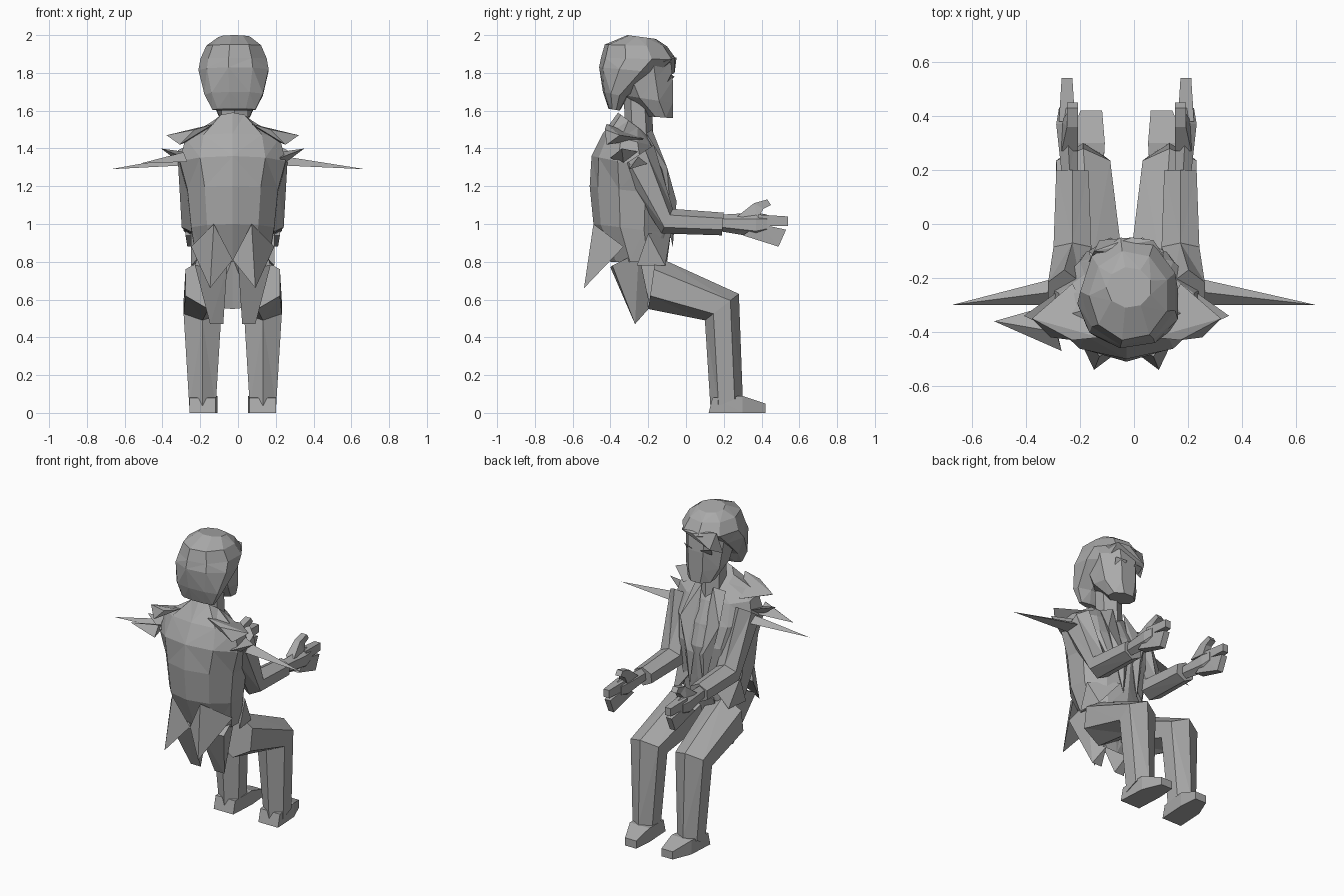
import bpy
import bmesh
import math
from mathutils import Vector

default_cube = bpy.data.objects.get("Cube")
if default_cube:
    bpy.data.objects.remove(default_cube, do_unlink=True)

MIDDLE = -.028  # symmetry plane of the body

grey = bpy.data.materials.new("plain grey")
grey.use_nodes = True
grey.diffuse_color = (.4, .4, .4, 1)
grey.node_tree.nodes["Principled BSDF"].inputs["Base Color"].default_value = grey.diffuse_color


def finish(name, mesh_data):
    """Turn a bmesh into a flat shaded object."""
    bmesh.ops.recalc_face_normals(mesh_data, faces=mesh_data.faces)
    mesh = bpy.data.meshes.new(name)
    mesh_data.to_mesh(mesh)
    mesh_data.free()
    mesh.materials.append(grey)
    body_part = bpy.data.objects.new(name, mesh)
    bpy.context.collection.objects.link(body_part)
    return body_part


def loft(name, rings, sides=6, side=1):
    """Skin rings given as centre x, half width, rear (y, z), front (y, z)."""
    angles = [math.tau * (step + .5) / sides for step in range(sides)]
    widest = max(math.cos(angle) for angle in angles)
    deepest = max(math.sin(angle) for angle in angles)
    mesh_data = bmesh.new()
    loops = []
    for x, half_width, rear, front in rings:
        rear, front = Vector((0, *rear)), Vector((0, *front))
        centre, reach = (rear + front) / 2, (front - rear) / 2
        loop = []
        for angle in angles:
            point = centre + reach * math.sin(angle) / deepest
            point.x = MIDDLE + side * (x + half_width * math.cos(angle) / widest)
            loop.append(mesh_data.verts.new(point))
        loops.append(loop)
    for lower, upper in zip(loops, loops[1:]):
        for i in range(sides):
            j = (i + 1) % sides
            mesh_data.faces.new((lower[i], lower[j], upper[j], upper[i]))
    mesh_data.faces.new(loops[0])
    mesh_data.faces.new(loops[-1])
    bmesh.ops.triangulate(mesh_data, faces=mesh_data.faces)
    return finish(name, mesh_data)


def shard(name, points, side=1):
    """Convex faceted piece around a few corner points."""
    mesh_data = bmesh.new()
    for x, y, z in points:
        mesh_data.verts.new((MIDDLE + side * x, y, z))
    hull = bmesh.ops.convex_hull(mesh_data, input=mesh_data.verts)
    spare = {v for v in hull["geom_interior"] if isinstance(v, bmesh.types.BMVert)}
    bmesh.ops.delete(mesh_data, geom=list(spare), context="VERTS")
    return finish(name, mesh_data)


# Jacket body
loft("jacket_body", [
    (0, .19, (-.4, .8), (-.1, .8)),
    (0, .22, (-.49, 1), (-.08, .95)),
    (0, .24, (-.51, 1.2), (-.06, 1.15)),
    (0, .28, (-.5, 1.36), (-.1, 1.28)),
    (0, .25, (-.44, 1.48), (-.16, 1.41)),
    (0, .1, (-.36, 1.59), (-.2, 1.47)),
], sides=10)

# Neck, face and hair
loft("neck", [
    (.01, .07, (-.32, 1.45), (-.17, 1.42)),
    (.01, .07, (-.33, 1.68), (-.18, 1.6)),
])
loft("face", [
    (.01, .08, (-.2, 1.57), (-.07, 1.56)),
    (.01, .12, (-.32, 1.68), (-.07, 1.64)),
    (.01, .13, (-.38, 1.78), (-.07, 1.76)),
    (.01, .14, (-.4, 1.87), (-.08, 1.86)),
], sides=8)
loft("hair", [
    (.01, .11, (-.41, 1.61), (-.35, 1.6)),
    (.01, .15, (-.44, 1.7), (-.31, 1.67)),
    (.01, .18, (-.46, 1.83), (-.13, 1.8)),
    (.01, .17, (-.45, 1.88), (-.05, 1.87)),
    (.01, .14, (-.43, 1.95), (-.1, 1.94)),
    (.01, .08, (-.31, 2), (-.16, 1.98)),
], sides=9)
shard("swept_fringe", [
    (-.1, -.06, 1.8), (-.14, -.14, 1.76), (-.12, -.1, 1.9),
    (.1, -.06, 1.88), (.14, -.12, 1.86), (.02, -.05, 1.88),
])

for label, side in (("left", 1), ("right", -1)):
    # Leg and shoe
    loft(label + "_leg", [
        (.13, .12, (-.2, .55), (-.16, .83)),
        (.16, .1, (.1, .49), (.28, .63)),
        (.16, .07, (.13, .02), (.3, .09)),
    ], side=side)
    loft(label + "_shoe", [
        (.16, .07, (.12, 0), (.14, .08)),
        (.15, .07, (.3, 0), (.3, .09)),
        (.13, .04, (.42, 0), (.42, .05)),
    ], sides=4, side=side)
    shard(label + "_seat", [
        (.03, -.4, .77), (.2, -.39, .78), (.05, -.27, .47),
        (.12, -.27, .47), (.08, -.19, .56), (.18, -.25, .85),
    ], side)
    shard(label + "_crotch", [
        (0, -.19, .55), (0, -.11, .82), (.1, -.2, .56),
        (.1, -.1, .82), (0, -.25, .82),
    ], side)

    # Sleeve
    loft(label + "_sleeve", [
        (.23, .06, (-.35, 1.3), (-.17, 1.42)),
        (.2, .07, (-.13, .95), (-.07, 1.08)),
        (.2, .06, (.19, .94), (.2, 1.06)),
    ], side=side)

    # Hand
    loft(label + "_palm", [
        (.21, .03, (.19, .96), (.19, 1.05)),
        (.22, .04, (.37, .93), (.37, 1.06)),
        (.22, .03, (.43, .95), (.43, 1.05)),
    ], side=side)
    loft(label + "_upper_fingers", [
        (.22, .03, (.38, .99), (.38, 1.05)),
        (.22, .02, (.54, .99), (.54, 1.04)),
    ], sides=4, side=side)
    loft(label + "_lower_fingers", [
        (.22, .03, (.3, .94), (.39, 1)),
        (.22, .02, (.49, .88), (.53, .97)),
    ], sides=4, side=side)
    loft(label + "_thumb", [
        (.21, .03, (.38, 1.03), (.27, 1.04)),
        (.2, .02, (.41, 1.08), (.36, 1.11)),
        (.2, .02, (.45, 1.1), (.43, 1.13)),
    ], sides=4, side=side)

    # Brow, jacket tail, lapel and hem
    shard(label + "_brow", [
        (.03, -.06, 1.78), (.1, -.08, 1.79), (.09, -.1, 1.75), (.03, -.08, 1.76),
    ], side)
    shard(label + "_jacket_tail", [
        (.1, -.49, 1), (.22, -.33, .88), (.12, -.54, .66), (0, -.45, .81),
    ], side)
    shard(label + "_lapel", [
        (.04, -.18, 1.5), (.11, -.21, 1.48), (.14, -.1, 1.3),
        (.06, -.05, 1.12), (.02, -.07, 1.1), (.05, -.07, .88),
    ], side)
    shard(label + "_front_hem", [
        (.06, -.08, .95), (.22, -.2, .95), (.2, -.11, .78), (.22, -.26, .78),
    ], side)

    # Torn shoulder points
    shard(label + "_shoulder_flap", [
        (.1, -.42, 1.53), (.35, -.35, 1.47), (.2, -.22, 1.45),
        (.28, -.42, 1.42), (.2, -.43, 1.5),
    ], side)
    shard(label + "_long_spike", [
        (.675 - side * MIDDLE, -.3, 1.29), (.26, -.3, 1.31),
        (.26, -.2, 1.32), (.26, -.25, 1.36),
    ], side)
    shard(label + "_short_spike", [
        (.38, -.34, 1.4), (.25, -.4, 1.35), (.24, -.24, 1.38), (.26, -.33, 1.31),
    ], side)

# Extra spike on one shoulder only
shard("right_rear_spike", [
    (.49, -.36, 1.32), (.24, -.47, 1.33), (.28, -.3, 1.34), (.26, -.4, 1.38),
], side=-1)
